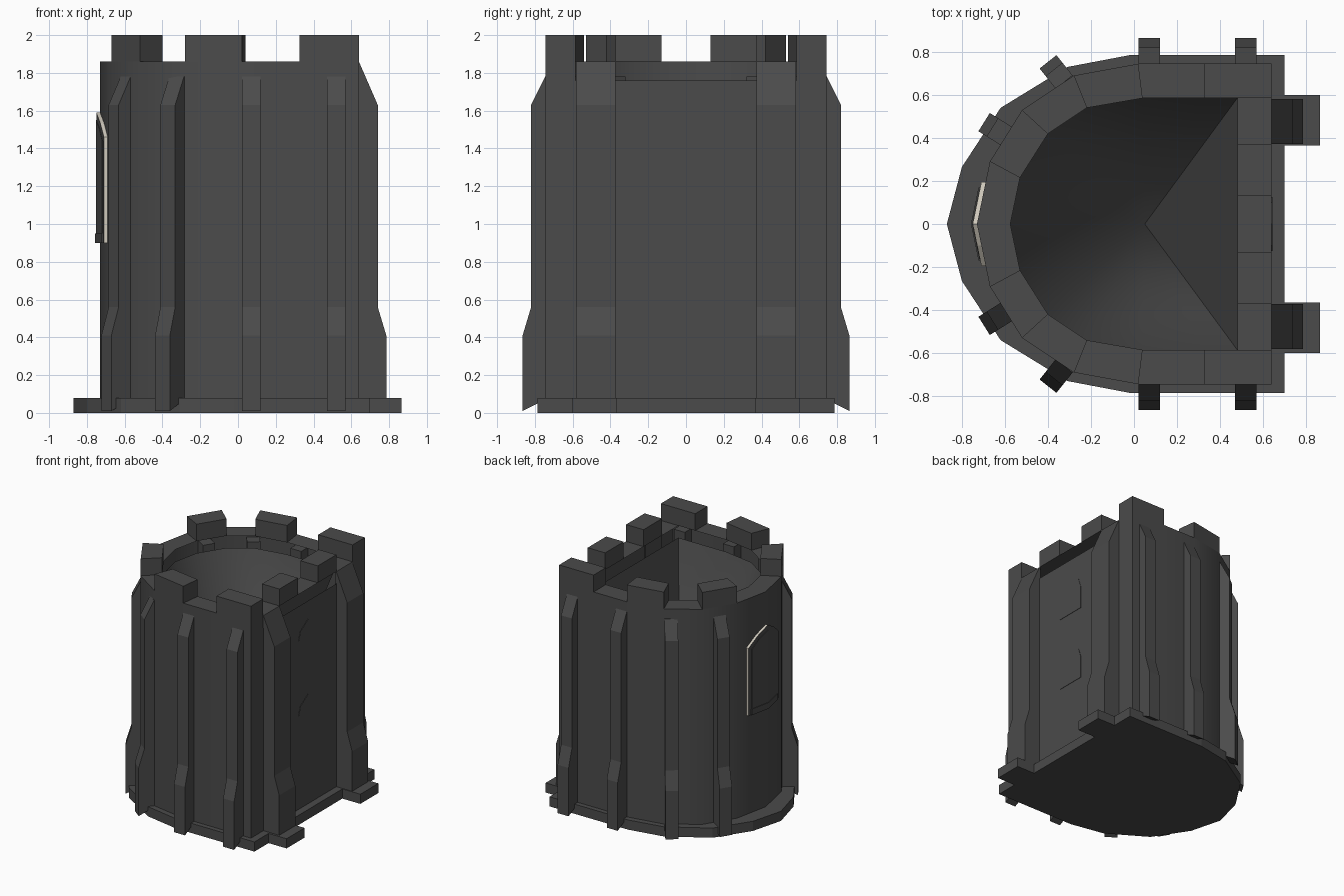
import bpy, bmesh, math
from mathutils import Vector

if "Cube" in bpy.data.objects:
    bpy.data.objects.remove(bpy.data.objects["Cube"])


def material(name, colour):
    m = bpy.data.materials.new(name)
    m.use_nodes = True
    m.diffuse_color = (*colour, 1)
    m.node_tree.nodes["Principled BSDF"].inputs["Base Color"].default_value = (*colour, 1)
    return m


stone = material("dark stone", (0.07, 0.07, 0.07))
trim = material("pale trim", (0.62, 0.58, 0.5))


def build(name, verts, faces, fix_normals=True, smooth=False):
    bm = bmesh.new()
    vs = [bm.verts.new(v) for v in verts]
    for f in faces:
        bm.faces.new([vs[i] for i in f])
    bmesh.ops.remove_doubles(bm, verts=bm.verts, dist=0.0001)
    if fix_normals:
        bmesh.ops.recalc_face_normals(bm, faces=bm.faces)
    mesh = bpy.data.meshes.new(name)
    bm.to_mesh(mesh)
    bm.free()
    mesh.materials.append(stone)
    ob = bpy.data.objects.new(name, mesh)
    bpy.context.collection.objects.link(ob)
    if smooth:
        bpy.ops.object.select_all(action="DESELECT")
        ob.select_set(True)
        bpy.context.view_layer.objects.active = ob
        bpy.ops.object.shade_smooth_by_angle(angle=math.radians(32))
    return ob


def solid(name, bottom, top, smooth=False):
    """Closed solid between two matching outlines."""
    n = len(bottom)
    sides = [(i, (i + 1) % n, (i + 1) % n + n, i + n) for i in range(n)]
    return build(name, bottom + top, sides + [range(n), range(n, 2 * n)], smooth=smooth)


def prism(name, outline, z0, z1, smooth=False):
    return solid(name, [(x, y, z0) for x, y in outline], [(x, y, z1) for x, y in outline], smooth)


def loop(half):
    """Mirror half an outline, ending on the axis, to the other side."""
    return half + [(x, -y) for x, y in reversed(half[:-1])]


outer = [(0.64, 0.745), (0.325, 0.745), (0.02, 0.745), (-0.28, 0.69),
         (-0.52, 0.53), (-0.67, 0.29), (-0.73, 0)]
inner = [(0.48, 0.585), (0.325, 0.585), (0.04, 0.585), (-0.22, 0.54),
         (-0.40, 0.42), (-0.53, 0.215), (-0.575, 0)]
plinth = [(0.70, 0.785), (-0.02, 0.785), (-0.31, 0.73), (-0.62, 0.54), (-0.80, 0.265), (-0.87, 0)]
RIM, TOP, PEAK, BASE = 1.76, 1.86, 2.0, 0.08

# Plinth
prism("plinth", loop(plinth), 0, BASE, smooth=False)

# Curved outer wall, an open shell
ring = loop(outer)
n = len(ring)
build("curved_wall", [(x, y, z) for z in (BASE, TOP) for x, y in ring],
      [(i + 1, i, i + n, i + n + 1) for i in range(n - 1)], fix_normals=False, smooth=True)

# Flat wall, lower between the corners to leave a long slot under the parapet
wall_profile = [(-0.745, BASE), (0.745, BASE), (0.745, TOP), (0.585, TOP),
                (0.585, RIM), (-0.585, RIM), (-0.585, TOP), (-0.745, TOP)]
build("flat_wall", [(0.64, y, z) for y, z in wall_profile], [range(8)], fix_normals=False)

# Wall walk around the top
inside = loop(inner)
build("wall_walk", [(x, y, TOP) for x, y in ring + inside],
      [(i, (i + 1) % n, (i + 1) % n + n, i + n) for i in range(n)], fix_normals=False)

# Deep funnel inside the tower
build("inner_funnel", [(x, y, RIM) for x, y in inside] + [(0.05, 0, BASE)],
      [(i, (i + 1) % n, n) for i in range(n)], fix_normals=False, smooth=True)

# Merlons
for side, s in (("back", 1), ("front", -1)):
    quads = {"corner": [outer[0], outer[1], inner[1], (0.64, 0.585)],
             "shoulder": [outer[2], outer[3], inner[3], inner[2]],
             "round": [outer[4], outer[5], inner[5], inner[4]],
             "flat": [(0.64, 0.13), (0.64, 0.372), (0.48, 0.372), (0.48, 0.13)]}
    for part, quad in quads.items():
        prism(f"{part}_merlon_{side}", [(x, y * s) for x, y in quad], TOP, PEAK)


# Stepped buttresses
def buttress(name, foot, direction, width, profile):
    d = Vector(direction).normalized()
    across = Vector((-d.y, d.x)) * width / 2
    rows = []
    for sign in (-1, 1):
        rows.append([(foot[0] + d.x * r + across.x * sign,
                      foot[1] + d.y * r + across.y * sign, z) for r, z in profile])
    solid(name, rows[0], rows[1])


slim = [(-0.09, 0.08), (-0.09, 1.78), (0, 1.78), (0.075, 1.63), (0.075, 0.56),
        (0.12, 0.41), (0.12, 0.01), (0, 0.07)]
broad = [(-0.01, BASE), (-0.01, TOP), (0, TOP), (0.1, 1.63), (0.1, 0.56), (0.145, 0.41), (0.145, BASE)]
spots = [((0.52, 0.745), (0, 1)), ((0.07, 0.745), (0, 1)),
         ((-0.325, 0.66), (-0.62, 0.78)), ((-0.595, 0.41), (-0.85, 0.53))]
for side, s in (("back", 1), ("front", -1)):
    for k, (foot, d) in enumerate(spots):
        buttress(f"buttress_{side}_{k + 1}", (foot[0], foot[1] * s), (d[0], d[1] * s), 0.1, slim)
    buttress(f"broad_buttress_{side}", (0.64, 0.477 * s), (1, 0), 0.21, broad)
    prism(f"buttress_base_{side}", [(0.6, 0.365 * s), (0.865, 0.365 * s),
                                    (0.865, 0.60 * s), (0.6, 0.60 * s)], 0, BASE)

# Blind arched windows on the flat wall
arch = [(0.125, 0), (0.125, 0.19), (0.1, 0.265), (0, 0.33), (-0.1, 0.265), (-0.125, 0.19), (-0.125, 0)]
for name, z0 in (("lower_window", 0.66), ("upper_window", 1.28)):
    solid(name, [(0.638, y, z0 + z) for y, z in arch], [(0.643, y, z0 + z) for y, z in arch])


# Large pointed window folded around the rounded end, with pale edges
def wrap(y, z, out):
    return (-0.73 + abs(y) * 0.06 / 0.29 - out, y, z)


def folded_panel(name, half, depth, rise):
    """Two leaves meeting on the axis; half lists (y, z) from bottom to peak."""
    for leaf, s in (("back", 1), ("front", -1)):
        pts = [(0, half[0][1])] + half
        ob = solid(f"{name}_{leaf}", [wrap(y * s, z, depth) for y, z in pts],
                   [wrap(y * s, z, rise) for y, z in pts])
        yield ob


gothic = [(0.195, 0.90), (0.195, 1.46), (0.1, 1.535), (0, 1.59)]
for ob in folded_panel("pointed_window", gothic, -0.01, 0.02):
    ob.data.materials.append(trim)
    for p in ob.data.polygons:
        if abs(p.normal.x) < 0.7 and p.normal.z > -0.5:
            p.material_index = 1
pane = [(0.165, 0.95), (0.165, 1.44), (0.09, 1.505), (0, 1.55)]
list(folded_panel("window_pane", pane, 0.015, 0.023))
list(folded_panel("window_sill", [(0.17, 0.90), (0.17, 0.95), (0, 0.95)], 0.0, 0.028))
